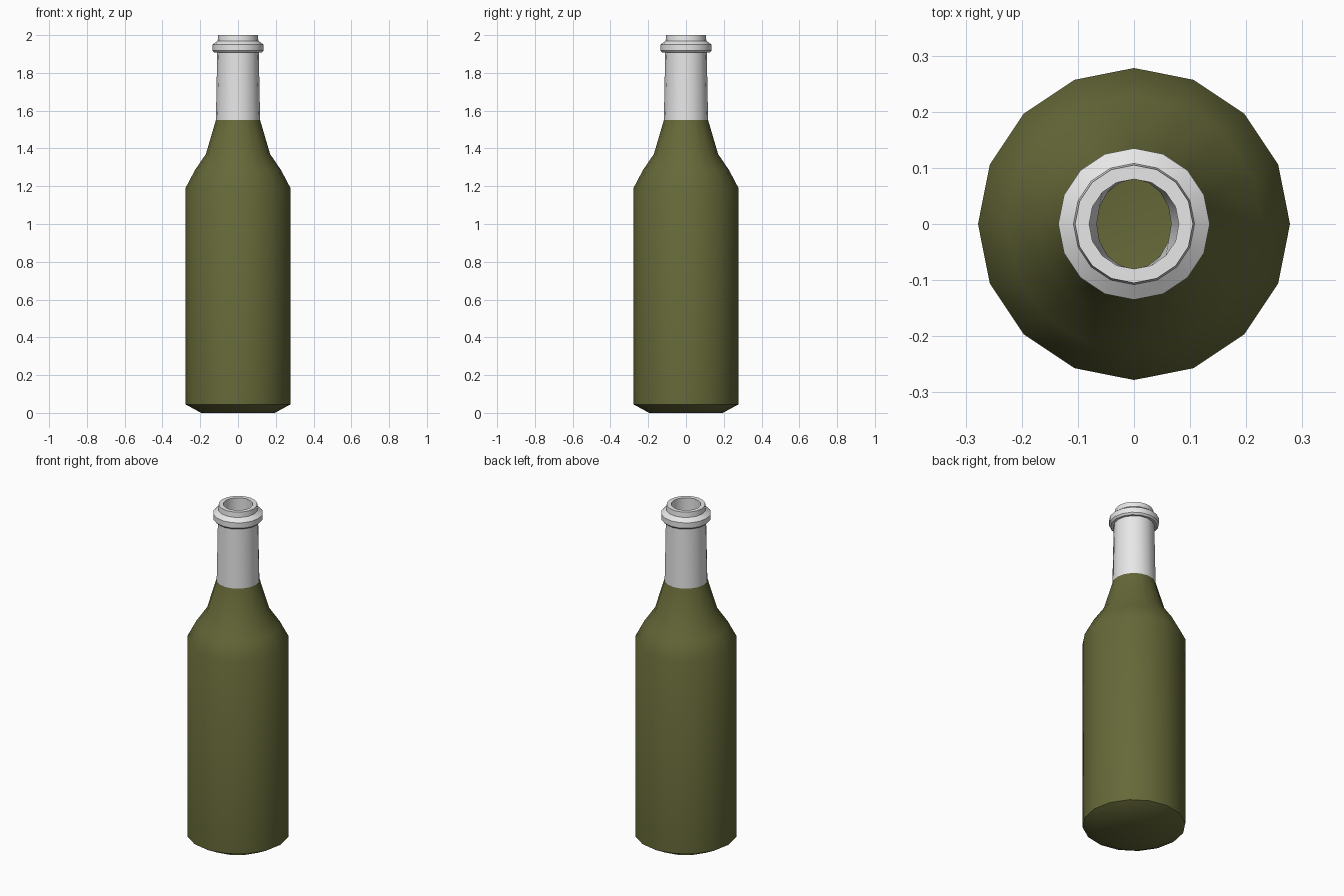
import bpy, bmesh, math

if "Cube" in bpy.data.objects:
    bpy.data.objects.remove(bpy.data.objects["Cube"])

SIDES = 16


def material(name, rgb):
    m = bpy.data.materials.new(name)
    m.diffuse_color = (*rgb, 1.0)
    m.use_nodes = True
    m.node_tree.nodes["Principled BSDF"].inputs["Base Color"].default_value = m.diffuse_color
    return m


def ring(bm, r, z, sx=1.0):
    """One ring of the lathe; radius 0 gives a single centre point."""
    if r == 0:
        return [bm.verts.new((0, 0, z))] * SIDES
    step = 2 * math.pi / SIDES
    return [bm.verts.new((sx * r * math.cos(i * step), r * math.sin(i * step), z))
            for i in range(SIDES)]


def lathe(name, profiles, mat):
    """Spin each profile of (radius, z[, x scale]) points around z."""
    bm = bmesh.new()
    for profile in profiles:
        rings = [ring(bm, *p) for p in profile]
        for a, b in zip(rings, rings[1:]):
            for i in range(SIDES):
                j = (i + 1) % SIDES
                quad = list(dict.fromkeys((a[i], a[j], b[j], b[i])))
                bm.faces.new(quad)
    me = bpy.data.meshes.new(name)
    bm.to_mesh(me)
    bm.free()
    me.materials.append(mat)
    ob = bpy.data.objects.new(name, me)
    bpy.context.collection.objects.link(ob)
    bpy.ops.object.select_all(action='DESELECT')
    ob.select_set(True)
    bpy.context.view_layer.objects.active = ob
    bpy.ops.object.shade_smooth_by_angle(angle=math.radians(32))
    return ob


green = material("olive green glass", (0.132, 0.14, 0.04))
grey = material("pale grey", (0.8, 0.8, 0.8))

# Body: outer wall with base and shoulder, then the inner wall and floor
outer = [(0, 0), (0.195, 0), (0.278, 0.045), (0.278, 1.19),
         (0.228, 1.285), (0.17, 1.37), (0.117, 1.55)]
inner = [(0.08, 1.55, 0.83), (0.15, 1.36), (0.207, 1.275), (0.257, 1.18),
         (0.257, 0.055), (0.185, 0.025), (0, 0.025)]
lathe("bottle_body", [outer, inner], green)

# Neck: sleeve, collar ring, lip and the inside of the mouth
neck = [(0.117, 1.55), (0.11, 1.91), (0.126, 1.908), (0.135, 1.918),
        (0.135, 1.95), (0.108, 1.97), (0.105, 2.0), (0.08, 2.0),
        (0.08, 1.93), (0.08, 1.55, 0.83)]
lathe("bottle_neck", [neck], grey)
